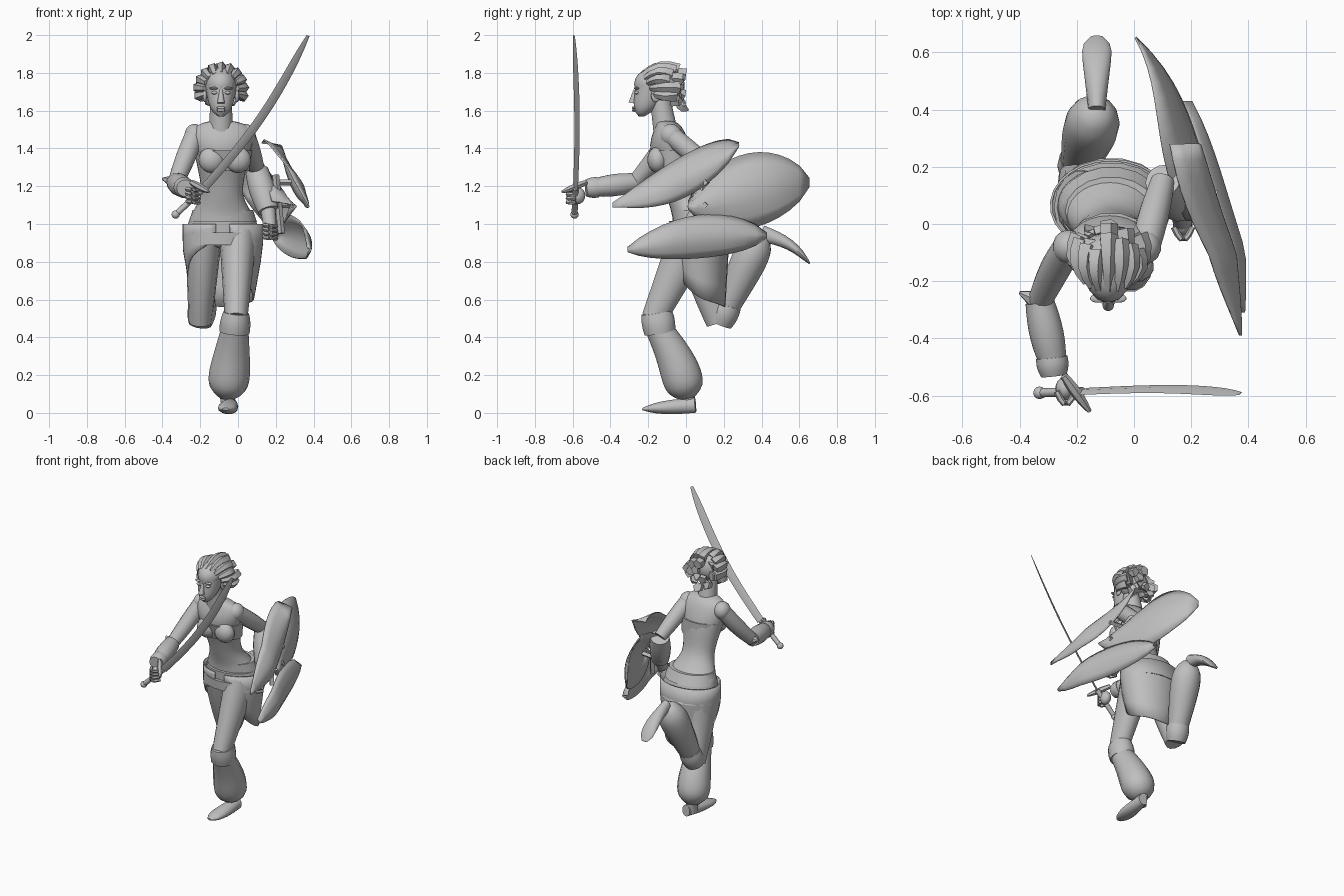
import bpy, bmesh, math
from mathutils import Quaternion, Vector

if "Cube" in bpy.data.objects:
    bpy.data.objects.remove(bpy.data.objects["Cube"], do_unlink=True)

clay = bpy.data.materials.new("clay grey")
clay.use_nodes = True
clay.diffuse_color = (.52, .52, .52, 1)
clay.node_tree.nodes["Principled BSDF"].inputs["Base Color"].default_value = clay.diffuse_color


def finish(name, bm, smooth=True, thickness=0, subdivide=0):
    """Turn a bmesh into a finished object."""
    bmesh.ops.recalc_face_normals(bm, faces=bm.faces)
    mesh = bpy.data.meshes.new(name)
    bm.to_mesh(mesh)
    bm.free()
    for face in mesh.polygons:
        face.use_smooth = smooth
    mesh.set_sharp_from_angle(angle=math.radians(50))
    mesh.materials.append(clay)
    obj = bpy.data.objects.new(name, mesh)
    bpy.context.collection.objects.link(obj)
    if thickness:
        obj.modifiers.new("Thickness", 'SOLIDIFY').thickness = thickness
    if subdivide:
        obj.modifiers.new("Rounding", 'SUBSURF').levels = subdivide
    return obj


def skin(bm, rings, closed=True):
    """Bridge neighbouring rings of vertices with quads."""
    count = len(rings[0])
    for low, high in zip(rings, rings[1:]):
        for i in range(count if closed else count - 1):
            j = (i + 1) % count
            bm.faces.new((low[i], low[j], high[j], high[i]))


def loft(name, points, widths, depths, sides=14, level=False, twist=0, **options):
    """Loft ellipses along a path, across it or kept level."""
    bm = bmesh.new()
    rings = []
    for k, point in enumerate(points):
        along = points[min(k + 1, len(points) - 1)] - points[max(k - 1, 0)]
        along = Vector((0, 0, 1)) if level else along.normalized()
        across = Vector((1, 0, 0))
        across = (across - along * across.dot(along)).normalized()
        across.rotate(Quaternion(along, twist))
        other = along.cross(across)
        angles = [math.tau * i / sides for i in range(sides)]
        rings.append([bm.verts.new(point + across * widths[k] * math.cos(a) + other * depths[k] * math.sin(a))
                      for a in angles])
    skin(bm, rings)
    bm.faces.new(rings[0])
    bm.faces.new(rings[-1])
    return finish(name, bm, **options)


def limb(name, start, end, width, depth=None, bow=(0, 0, 0), swell=0, rounded=False, steps=8, **options):
    """Tapered rod between two points, optionally bowed, swollen or closed by a round end."""
    start, end, bow = Vector(start), Vector(end), Vector(bow)
    depth = depth or width
    points, widths, depths = [], [], []
    for k in range(steps + 1):
        t = k / steps
        arch = math.sin(math.pi * t)
        close = max(.1, 1 - t ** 6) ** .5 if rounded else 1
        points.append(start.lerp(end, t) + bow * arch)
        for sizes, (first, last) in ((widths, width), (depths, depth)):
            sizes.append((first + (last - first) * t + swell * arch) * close)
    return loft(name, points, widths, depths, **options)


def ball(name, center, size):
    bm = bmesh.new()
    bmesh.ops.create_uvsphere(bm, u_segments=14, v_segments=10, radius=1)
    obj = finish(name, bm)
    obj.location, obj.scale = center, size


# Joints that neighbouring parts share
left_hip, left_knee, left_ankle = Vector((0, .04, .95)), Vector((-.01, -.17, .5)), Vector((-.06, .01, .08))
right_hip, right_knee, right_ankle = Vector((-.18, .06, .97)), Vector((-.2, .18, .48)), Vector((-.13, .4, .95))
left_shoulder, left_elbow, left_wrist = Vector((.04, -.08, 1.47)), Vector((.1, .15, 1.28)), Vector((.16, .06, 1.07))
right_shoulder, right_elbow, right_wrist = Vector((-.23, -.08, 1.47)), Vector((-.33, -.27, 1.22)), Vector((-.28, -.5, 1.19))
head, neck_base = Vector((-.09, -.16, 1.74)), Vector((-.09, -.11, 1.5))

# Torso: height, depth position, half width, half depth
trunk = [(.86, .07, .15, .11), (.95, .07, .2, .15), (1.04, .06, .18, .13), (1.12, 0, .12, .1), (1.19, -.03, .11, .09),
         (1.28, -.05, .13, .1), (1.38, -.08, .15, .12), (1.46, -.09, .18, .1), (1.52, -.09, .16, .07), (1.55, -.11, .06, .05)]
loft("torso", [Vector((-.085, y, z)) for z, y, w, d in trunk], [row[2] for row in trunk], [row[3] for row in trunk],
     level=True, subdivide=1)
limb("bust_band", (-.07, -.06, 1.28), (-.08, -.08, 1.39), (.13, .155), (.1, .12), level=True)
for label, breast_x, shoulder in (("left", 0, left_shoulder), ("right", -.14, right_shoulder)):
    ball(label + "_breast", (breast_x, -.15, 1.34), (.07, .055, .07))
    ball(label + "_shoulder", shoulder, (.055, .06, .06))
limb("neck", neck_base, head + Vector((0, .01, 0)), (.065, .05))

# Head and facial features
ball("skull", head, (.085, .115, .09))
limb("jaw", head, head + Vector((0, -.075, -.17)), (.087, .052), (.11, .05), rounded=True, level=True)
limb("nose", head + Vector((0, -.11, -.03)), head + Vector((0, -.125, -.1)), (.008, .02), steps=4)
for label, drop in (("upper_lip", .125), ("lower_lip", .138)):
    ball(label, head + Vector((0, -.115, -drop)), (.024, .012, .008))
for label, side in (("left", 1), ("right", -1)):
    ball(label + "_eye", head + Vector((side * .034, -.1, -.045)), (.018, .014, .009))
    ball(label + "_brow", head + Vector((side * .036, -.1, -.022)), (.028, .015, .007))
    ball(label + "_ear", head + Vector((side * .085, 0, -.06)), (.012, .025, .035))


# Hair: swept back locks fanned around the skull, each ending in a blunt chunk
def lock_ring(name, angles, start_radius, end_radius, front, back, width, lift):
    for angle in angles:
        out = Vector((math.sin(math.radians(angle)), 0, math.cos(math.radians(angle))))
        core = head + Vector((0, 0, -.03))
        hairline = front + .05 * (1 - out.z)
        tip = back - .02 * (angle % 4)
        limb(name, core + out * start_radius + Vector((0, hairline, 0)), core + out * end_radius + Vector((0, tip, 0)),
             width, bow=out * lift, steps=4, sides=5, smooth=False)


ball("hair_cap", head + Vector((0, .04, 0)), (.11, .09, .1))
lock_ring("outer_lock", range(-105, 106, 21), .085, .105, -.07, .12, (.016, .036), .03)
lock_ring("middle_lock", range(0, 360, 45), .07, .08, .03, .16, (.03, .034), .01)
lock_ring("inner_lock", range(45, 360, 90), .03, .04, .04, .17, (.03, .03), 0)

# Standing leg
limb("left_thigh", left_hip, left_knee, (.1, .06), (.125, .068))
limb("left_knee_cuff", left_knee.lerp(left_hip, .07), left_knee.lerp(left_ankle, .18), (.068, .08), (.084, .084), swell=.006)
limb("left_trouser_puff", left_knee.lerp(left_ankle, .1), left_ankle, (.07, .135), bow=(0, .02, 0), rounded=True, steps=16)
limb("left_shin_end", left_ankle + Vector((0, 0, .05)), left_ankle + Vector((.01, 0, -.06)), (.042, .036))
limb("left_foot", (-.035, .05, .04), (-.065, -.23, .02), (.032, .055), (.04, .02), swell=.008, rounded=True)

# Raised leg
limb("right_thigh", right_hip, right_knee, (.1, .062), (.13, .075), bow=(0, -.015, 0))
limb("right_knee_cuff", right_knee.lerp(right_hip, -.02), right_knee.lerp(right_ankle, .2), (.062, .072), swell=.008)
limb("right_trouser_puff", right_knee.lerp(right_ankle, .08), right_ankle, (.062, .12), rounded=True, steps=16)
limb("right_foot", right_ankle, (-.13, .655, .79), (.03, .065), (.045, .014), bow=(0, .02, .02), rounded=True)

# Sash around the hips in overlapping folds
for fold in range(3):
    grow, z = fold * .016, 1.05 - fold * .06
    limb("hip_sash", (-.08, .065, z - .04), (-.08, .045, z + .025), (.18 + grow, .16 + grow), (.135 + grow, .12 + grow),
         level=True, steps=3, sides=18)

# Open fronted skirt whose hem is lowest at the back and shorter over the raised leg
bm = bmesh.new()
rings = []
for row in range(5):
    ring = []
    for i in range(25):
        angle = math.radians(-80 + 340 * i / 24)
        back = (1 + math.sin(angle)) / 2
        height = .44 * back ** .15 - .12 * (1 - math.cos(angle)) * (1 - back)
        z = 1 - height * row / 4
        drop = max(0, .87 - z) * 3
        ring.append(bm.verts.new((-.08 + math.cos(angle) * (.214 - .06 * drop),
                                  .065 + .025 * drop + math.sin(angle) * (.162 - .045 * drop), z)))
    rings.append(ring)
skin(bm, rings, closed=False)
finish("skirt", bm, thickness=.008)


# Hands: a palm with four curled fingers
def hand(name, center):
    ball(name + "_palm", center, (.035, .042, .045))
    for i in range(4):
        knuckle = center + Vector((0, -.01, .034 - i * .022))
        limb(name + "_finger", knuckle + Vector((-.03, 0, 0)), knuckle + Vector((.035, 0, -.006)), (.012, .01),
             bow=(0, -.045, 0), steps=5, sides=6)


# Sword arm
grip = Vector((-.24, -.575, 1.15))
limb("right_upper_arm", right_shoulder, right_elbow, (.052, .042), swell=.006, bow=(0, .01, 0))
limb("right_bracer", right_elbow, right_wrist, (.05, .045), swell=.012)
limb("right_bracer_rim", right_elbow.lerp(right_wrist, .85), right_wrist + Vector((0, -.03, 0)), (.055, .045), swell=.005)
limb("right_elbow_pad", right_elbow, right_elbow + Vector((-.07, .03, .02)), (.045, .006), steps=2, sides=6, smooth=False)
hand("right_hand", grip)

# Shield arm
limb("left_upper_arm", left_shoulder, left_elbow, (.052, .042), swell=.006)
limb("left_bracer", left_elbow, left_wrist, (.062, .056), swell=.01)
limb("left_wrist", left_wrist, (.17, .01, .98), (.04, .035))
hand("left_hand", Vector((.17, 0, .96)))

# Curved sword with grip and crossguard
hilt, pommel = Vector((-.18, -.585, 1.19)), Vector((-.33, -.59, 1.05))
limb("sword_blade", hilt, (.371, -.593, 1.997), (.025, .03), (.006, .005), bow=(.03, .012, -.025), rounded=True,
     twist=.55, steps=14, sides=4, smooth=False)
limb("sword_grip", pommel, hilt, (.016, .016), sides=8)
ball("sword_pommel", pommel, (.022, .022, .022))
limb("sword_guard", (-.245, -.53, 1.22), (-.155, -.655, 1.17), (.014, .008), swell=.008, sides=6, smooth=False)


# Shield of three leaves lying on one curved sheet
def leaf(name, front, rear, half_height, sag, skew, lean_top, lean_low, bulge):
    bm = bmesh.new()
    rings = []
    for k in range(13):
        t = k / 12
        y = front[0] + (rear[0] - front[0]) * t
        middle = front[1] + (rear[1] - front[1]) * t - sag * math.sin(math.pi * t)
        half = half_height * max(.02, math.sin(math.pi * t ** skew)) ** .55
        crown = .37 - .3 * max(y, -.1) - .9 * y ** 4
        dish = .14 * max(0, (.655 - y) * (y + .4) * 3.6)
        ring = []
        for i in range(7):
            s = i / 6
            lean = lean_top + (lean_low - lean_top) * s - bulge * math.sin(math.pi * s)
            ring.append(bm.verts.new((crown - dish * lean, y, middle + half * (1 - 2 * s))))
        rings.append(ring)
    skin(bm, rings, closed=False)
    finish(name, bm, thickness=.008)


leaf("shield_upper_leaf", (-.39, 1.1), (.28, 1.42), .115, .03, 1.4, lean_top=1.2, lean_low=.4, bulge=.35)
leaf("shield_rear_leaf", (.01, 1.1), (.655, 1.22), .2, -.015, 1, lean_top=1.4, lean_low=.7, bulge=.6)
leaf("shield_lower_leaf", (-.31, .865), (.43, .94), .115, -.03, 1.1, lean_top=.5, lean_low=.35, bulge=.35)

# Braces joining the forearm to the shield
for brace_z in (1.22, 1.1):
    limb("shield_brace", (.11, .12, brace_z), (.29, .1, brace_z), (.016, .016), steps=1, sides=4, smooth=False)
limb("shield_grip", (.2, .1, 1.26), (.23, .05, .95), (.018, .018), steps=1, sides=4, smooth=False)
limb("shield_hand_bar", (.17, -.05, .96), (.17, .06, .96), (.014, .014), steps=1, sides=8)
